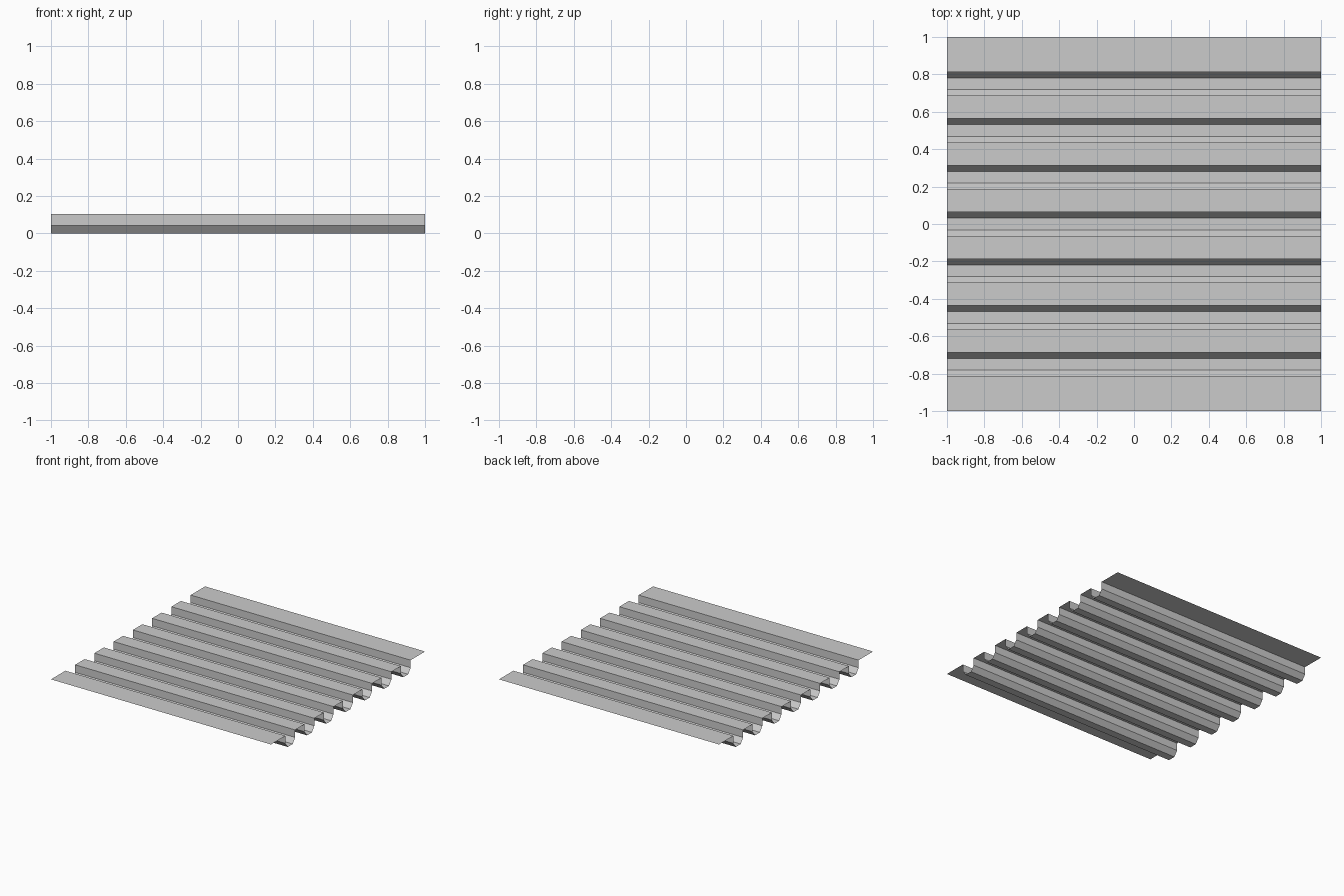
import bpy, bmesh

if "Cube" in bpy.data.objects:
    bpy.data.objects.remove(bpy.data.objects["Cube"])

HALF = 1.0          # half size of the sheet
TOP = 0.104         # height of the flat ridges
SHOULDER = 0.042    # where the upright wall meets the chamfer
PITCH = 0.25        # groove spacing
RIBS = 7

# One groove: upright wall, chamfer, flat bottom, chamfer, upright wall
groove = [(-0.0635, TOP), (-0.0635, SHOULDER), (-0.0315, 0.0),
          (0.0315, 0.0), (0.0635, SHOULDER), (0.0635, TOP)]

# Full cross-section from front edge to back edge
profile = [(-HALF, TOP)]
for i in range(RIBS):
    centre = (i - (RIBS - 1) / 2) * PITCH
    profile += [(centre + y, z) for y, z in groove]
profile.append((HALF, TOP))

# Open sheet, swept along x
bm = bmesh.new()
left = [bm.verts.new((-HALF, y, z)) for y, z in profile]
right = [bm.verts.new((HALF, y, z)) for y, z in profile]
for i in range(len(profile) - 1):
    bm.faces.new((left[i], right[i], right[i + 1], left[i + 1]))

mesh = bpy.data.meshes.new("corrugated_sheet")
bm.to_mesh(mesh)
bm.free()
sheet = bpy.data.objects.new("corrugated_sheet", mesh)
bpy.context.collection.objects.link(sheet)
